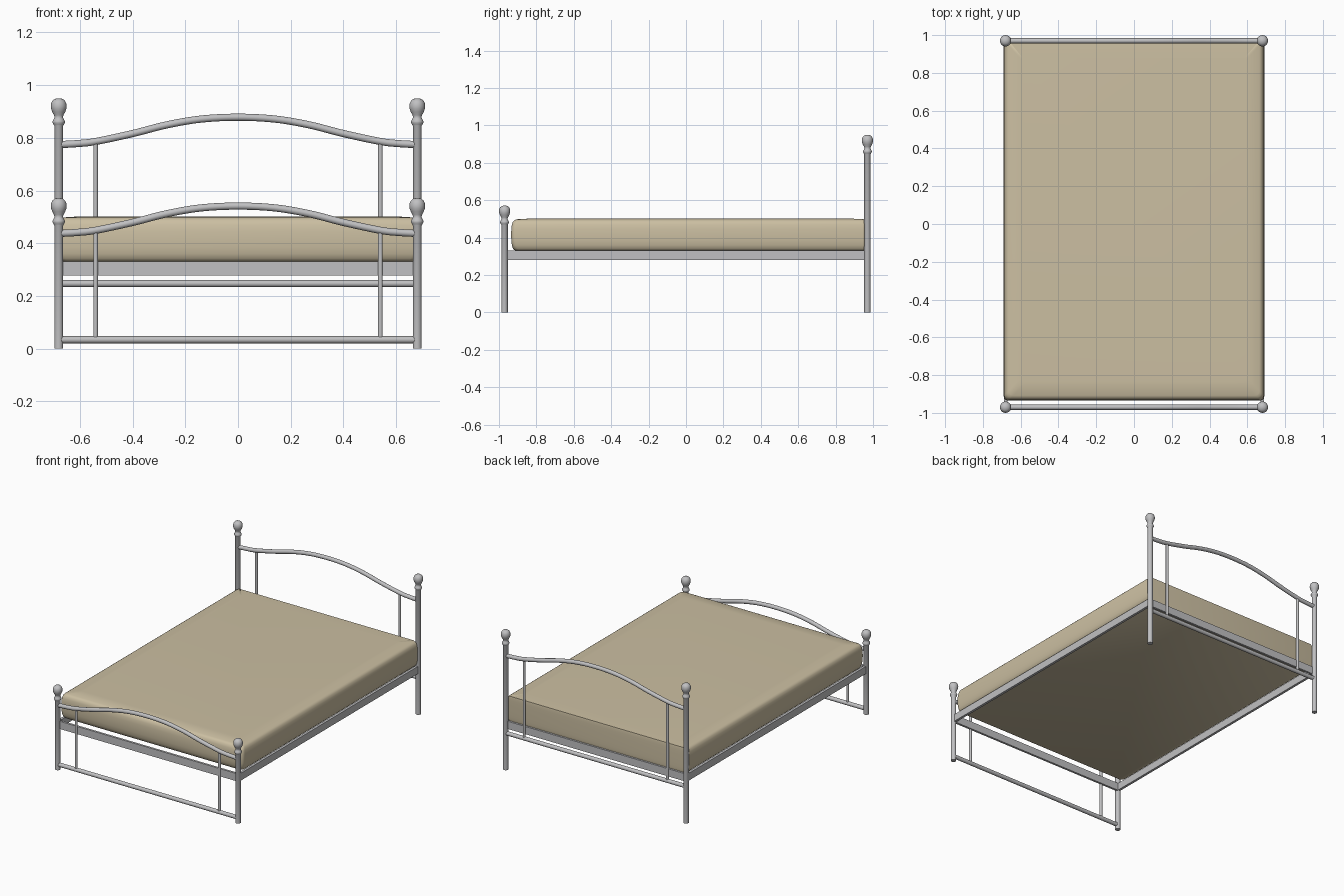
import bpy, bmesh, math
from mathutils import Vector

if "Cube" in bpy.data.objects:
    bpy.data.objects.remove(bpy.data.objects["Cube"])


def material(name, rgb):
    m = bpy.data.materials.new(name)
    m.diffuse_color = (*rgb, 1)
    m.use_nodes = True
    m.node_tree.nodes["Principled BSDF"].inputs["Base Color"].default_value = m.diffuse_color
    return m


METAL = material("silver metal", (0.53, 0.53, 0.54))
FABRIC = material("beige fabric", (0.60, 0.52, 0.36))


def finish(bm, name, mat, angle=40):
    bmesh.ops.recalc_face_normals(bm, faces=bm.faces)
    me = bpy.data.meshes.new(name)
    bm.to_mesh(me)
    bm.free()
    me.materials.append(mat)
    ob = bpy.data.objects.new(name, me)
    bpy.context.collection.objects.link(ob)
    bpy.ops.object.select_all(action='DESELECT')
    ob.select_set(True)
    bpy.context.view_layer.objects.active = ob
    bpy.ops.object.shade_smooth_by_angle(angle=math.radians(angle))
    return ob


def loft(bm, loops):
    """Skin closed loops of points and cap both ends."""
    rings = [[bm.verts.new(p) for p in loop] for loop in loops]
    n = len(rings[0])
    for a, b in zip(rings, rings[1:]):
        for i in range(n):
            j = (i + 1) % n
            bm.faces.new((a[i], a[j], b[j], b[i]))
    bm.faces.new(rings[0])
    bm.faces.new(rings[-1])


def turned(name, x, y, profile, n=24):
    bm = bmesh.new()
    loft(bm, [[(x + r * math.cos(2 * math.pi * i / n), y + r * math.sin(2 * math.pi * i / n), z)
               for i in range(n)] for r, z in profile])
    return finish(bm, name, METAL)


def tube_x(name, y, path, r, n=16):
    """Tube along points (x, z) in a plane of constant y."""
    bm = bmesh.new()
    loops = []
    for k, (x, z) in enumerate(path):
        a, b = path[max(k - 1, 0)], path[min(k + 1, len(path) - 1)]
        t = Vector((b[0] - a[0], 0, b[1] - a[1])).normalized()
        up = Vector((-t.z, 0, t.x))
        loops.append([Vector((x, y, z)) + r * (math.cos(2 * math.pi * i / n) * up
                      + math.sin(2 * math.pi * i / n) * Vector((0, 1, 0))) for i in range(n)])
    loft(bm, loops)
    return finish(bm, name, METAL)


def box(name, x0, x1, y0, y1, z0, z1):
    bm = bmesh.new()
    loft(bm, [[(x0, y0, z), (x1, y0, z), (x1, y1, z), (x0, y1, z)] for z in (z0, z1)])
    return finish(bm, name, METAL)


def smooth_path(points, steps=6):
    """Catmull-Rom through the points."""
    p = [Vector(q) for q in points]
    p = [2 * p[0] - p[1]] + p + [2 * p[-1] - p[-2]]
    out = []
    for i in range(1, len(p) - 2):
        a, b, c, d = p[i - 1:i + 3]
        for s in range(steps):
            t = s / steps
            out.append(0.5 * (2 * b + (c - a) * t + (2 * a - 5 * b + 4 * c - d) * t * t
                              + (3 * b - a - 3 * c + d) * t ** 3))
    return out + [p[-2]]


# finial profile: radius, distance below the tip
FINIAL = [(0.017, 0.104), (0.020, 0.099), (0.0235, 0.092), (0.0235, 0.087), (0.019, 0.079),
          (0.016, 0.072), (0.018, 0.064), (0.0245, 0.052), (0.029, 0.040), (0.030, 0.030),
          (0.0285, 0.019), (0.024, 0.010), (0.016, 0.003), (0.004, 0.0)]
# half of the arched rail: x, height above its end
ARCH = [(0.68, 0.0), (0.61, 0.004), (0.54, 0.012), (0.40, 0.042), (0.27, 0.075), (0.14, 0.097)]
HALF = [(-x, z) for x, z in ARCH]
ARCH = HALF + [(0, 0.104)] + [(-x, z) for x, z in reversed(HALF)]

# head and foot ends
for end, y, top, rail, low in (("head", 0.97, 0.95, 0.774, 0.247), ("foot", -0.97, 0.572, 0.437, 0.034)):
    tube_x(end + "_arched_rail", y, smooth_path([(x, rail + z) for x, z in ARCH]), 0.0135)
    tube_x(end + "_lower_bar", y, [(-0.68, low), (0.68, low)], 0.0135)
    for side, s in (("left", -1), ("right", 1)):
        turned(f"{end}_{side}_post", 0.68 * s, y, [(0.017, 0)] + [(r, top - d) for r, d in FINIAL])
        turned(f"{end}_{side}_spindle", 0.54 * s, y, [(0.009, low), (0.009, rail + 0.012)], 12)

# side and end frame rails
for side, s in (("left", -1), ("right", 1)):
    xs = sorted((0.67 * s, 0.687 * s))
    box(side + "_side_rail", *xs, -0.965, 0.965, 0.28, 0.33)
for end, s in (("foot", -1), ("head", 1)):
    ys = sorted((0.955 * s, 0.97 * s))
    box(end + "_frame_rail", -0.67, 0.67, *ys, 0.278, 0.33)

# mattress: softly bulging sides and foot, flat head end
bm = bmesh.new()
layers = [(0.33, 0.026), (0.334, 0.017), (0.342, 0.010), (0.36, 0.004), (0.385, 0.001), (0.415, 0.0),
          (0.445, 0.001), (0.47, 0.004), (0.486, 0.010), (0.493, 0.017), (0.498, 0.027)]
loops = []
for z, inset in layers:
    hx, y0, y1, loop = 0.69 - inset, -0.935 + inset, 0.957, []
    for cx, cy, start, r in ((hx, y1, 0, 0.012), (-hx, y1, 90, 0.012),
                             (-hx, y0, 180, 0.025), (hx, y0, 270, 0.025)):
        ox = cx - math.copysign(r, cx)
        oy = cy - math.copysign(r, cy)
        for k in range(6):
            a = math.radians(start + 18 * k)
            loop.append((ox + r * math.cos(a), oy + r * math.sin(a), z))
    loops.append(loop)
# gentle crown on top
loops.append([(x * 0.9, y * 0.92, 0.502) for x, y, z in loops[-1]])
loft(bm, loops)
finish(bm, "mattress", FABRIC, 50)
